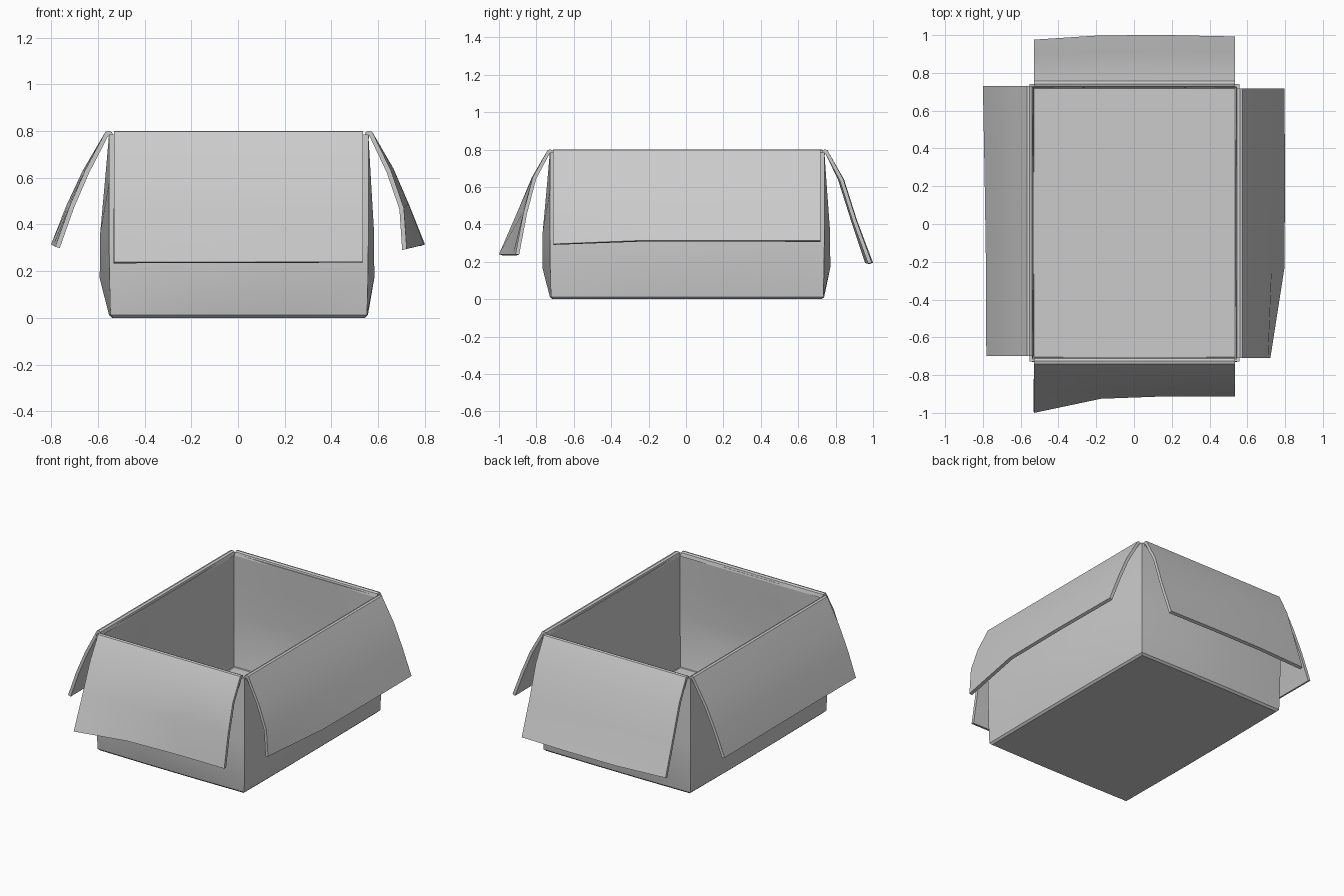
import bpy, bmesh
from mathutils import Vector

if "Cube" in bpy.data.objects:
    bpy.data.objects.remove(bpy.data.objects["Cube"])

THICK = 0.02


def finish(name, bm):
    """Turn an outer skin into a board with thickness and smooth shading."""
    mesh = bpy.data.meshes.new(name)
    bm.to_mesh(mesh)
    bm.free()
    ob = bpy.data.objects.new(name, mesh)
    bpy.context.collection.objects.link(ob)
    mod = ob.modifiers.new("board", 'SOLIDIFY')
    mod.thickness = THICK
    mod.offset = -1
    bpy.ops.object.select_all(action='DESELECT')
    bpy.context.view_layer.objects.active = ob
    ob.select_set(True)
    bpy.ops.object.modifier_apply(modifier=mod.name)
    bpy.ops.object.shade_smooth_by_angle(angle=0.6)
    return ob


# Box body: rectangular rings whose middle points bulge outwards
def ring(bm, z, x0, x1, y0, y1, b):
    corners = [Vector(c) for c in ((x0, y0, z), (x1, y0, z), (x1, y1, z), (x0, y1, z))]
    outward = [Vector(v) for v in ((0, -1, 0), (0.65, 0, 0), (0, 0.8, 0), (-1, 0, 0))]
    pts = []
    for k in range(4):
        a, c = corners[k], corners[(k + 1) % 4]
        pts += [a] + [a.lerp(c, t) + outward[k] * b for t in (1 / 3, 2 / 3)]
    return [bm.verts.new(p) for p in pts]


bm = bmesh.new()
levels = [(0.0, -0.012, 0.004), (0.012, 0.0, 0.006), (0.17, 0.004, 0.042),
          (0.36, 0.006, 0.038), (0.58, 0.006, 0.018), (0.785, 0.006, 0.0)]
rings = [ring(bm, z, -0.546 - g, 0.552 + g, -0.722 - g, 0.734 + g, b) for z, g, b in levels]
for low, high in zip(rings, rings[1:]):
    for i in range(12):
        j = (i + 1) % 12
        bm.faces.new((low[i], low[j], high[j], high[i]))
bm.faces.new(rings[0][::-1])
finish("box_body", bm)

# Flaps: each hangs from a rounded fold, blending between two end profiles
FOLD = [(-0.02, 0.772), (-0.014, 0.795), (0.0, 0.801), (0.014, 0.797)]


def flap(name, normal, edge, span, first, second, weights):
    n = Vector(normal)
    t = Vector((abs(n.y), abs(n.x), 0))
    bm = bmesh.new()
    rows = []
    for i, w in enumerate(weights):
        u = span[0] + (span[1] - span[0]) * i / (len(weights) - 1)
        prof = [(edge + o, z) for o, z in FOLD]
        prof += [tuple(p + (q - p) * w for p, q in zip(a, b)) for a, b in zip(first, second)]
        rows.append([bm.verts.new(t * u + n * o + Vector((0, 0, z))) for o, z in prof])
    flip = t.cross(n).z < 0
    for a, b in zip(rows, rows[1:]):
        for j in range(len(a) - 1):
            quad = (a[j], b[j], b[j + 1], a[j + 1])
            bm.faces.new(quad[::-1] if flip else quad)
    finish(name, bm)


flap("front_flap", (0, -1, 0), 0.726, (-0.53, 0.535),
     [(0.825, 0.65), (0.90, 0.47), (1.0, 0.24)],
     [(0.82, 0.65), (0.87, 0.46), (0.912, 0.24)], (0, 0.85, 1, 1))
flap("back_flap", (0, 1, 0), 0.742, (-0.53, 0.535),
     [(0.83, 0.65), (0.90, 0.43), (0.976, 0.20)],
     [(0.845, 0.64), (0.915, 0.42), (1.0, 0.195)], (0, 0.95, 1, 0.7))
flap("left_flap", (-1, 0, 0), 0.553, (-0.70, 0.73),
     [(0.655, 0.63), (0.72, 0.48), (0.782, 0.305)],
     [(0.665, 0.63), (0.735, 0.48), (0.80, 0.315)], (0, 0.1, 0.5, 1))
flap("right_flap", (1, 0, 0), 0.56, (-0.71, 0.718),
     [(0.655, 0.63), (0.71, 0.47), (0.722, 0.295)],
     [(0.665, 0.64), (0.73, 0.49), (0.80, 0.315)], (0, 0.95, 1, 0.95))
